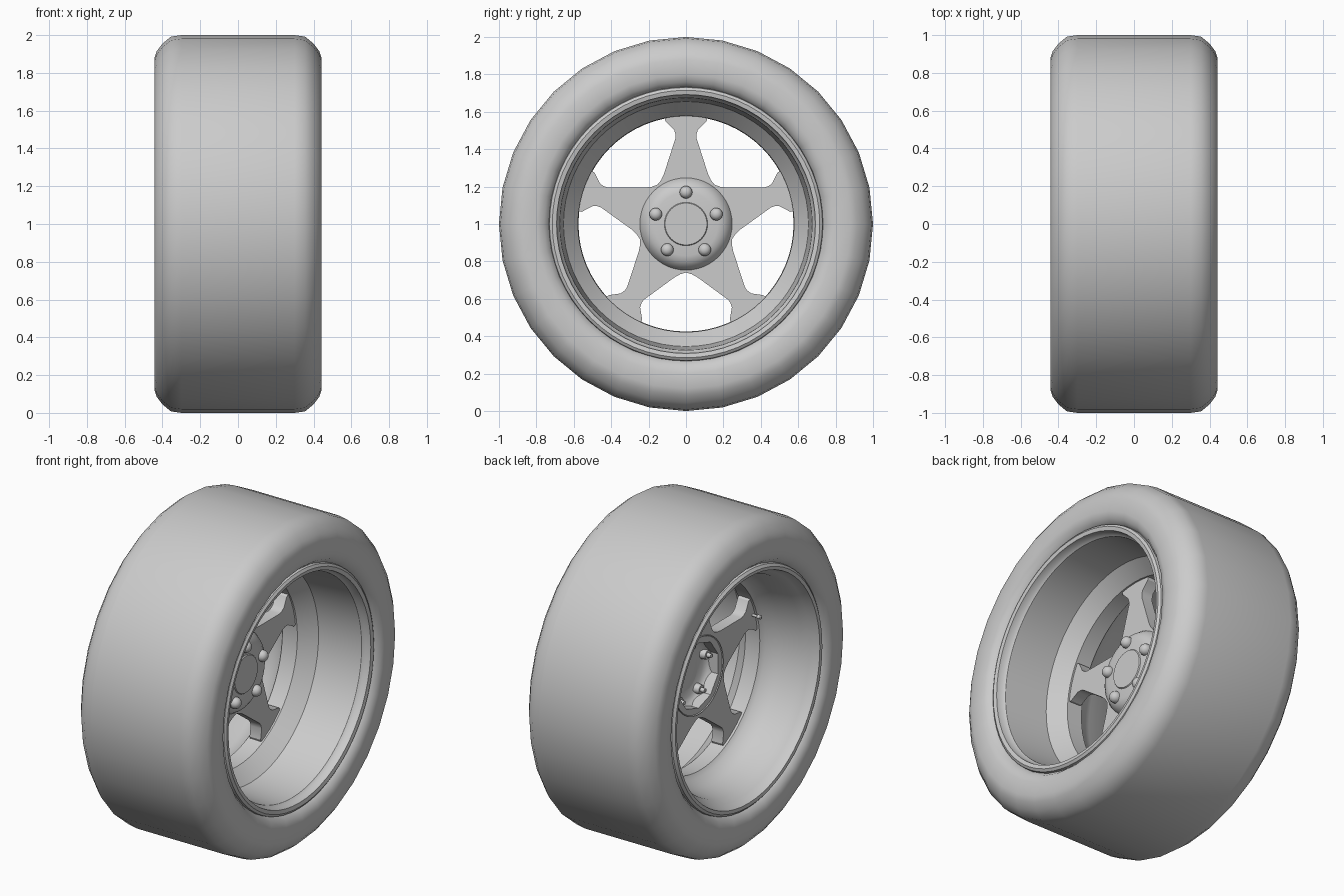
import bpy, bmesh
from math import sin, cos, pi, radians
from mathutils import Matrix

if "Cube" in bpy.data.objects:
    bpy.data.objects.remove(bpy.data.objects["Cube"])

CENTRE = Matrix.Translation((0, 0, 1))


def finish(bm, name, angle=35, matrix=CENTRE):
    bmesh.ops.recalc_face_normals(bm, faces=bm.faces[:])
    bm.transform(matrix)
    me = bpy.data.meshes.new(name)
    bm.to_mesh(me)
    bm.free()
    ob = bpy.data.objects.new(name, me)
    bpy.context.collection.objects.link(ob)
    bpy.ops.object.select_all(action='DESELECT')
    ob.select_set(True)
    bpy.context.view_layer.objects.active = ob
    bpy.ops.object.shade_smooth_by_angle(angle=radians(angle))
    return ob


def lathe(name, profile, segs, closed=True, angle=35, matrix=CENTRE):
    """Revolve (x, radius) points about the x axis; open profiles get end caps."""
    bm = bmesh.new()
    rings = [[bm.verts.new((x, r * sin(2 * pi * i / segs), r * cos(2 * pi * i / segs)))
              for i in range(segs)] for x, r in profile]
    pairs = list(zip(rings, rings[1:]))
    if closed:
        pairs.append((rings[-1], rings[0]))
    else:
        bm.faces.new(rings[0])
        bm.faces.new(rings[-1])
    for a, b in pairs:
        for i in range(segs):
            j = (i + 1) % segs
            bm.faces.new((a[i], a[j], b[j], b[i]))
    return finish(bm, name, angle, matrix)


def around(k, y=0.0, r=0.0):
    """Place a part at radius r on spoke k."""
    return CENTRE @ Matrix.Rotation(k * 2 * pi / 5, 4, 'X') @ Matrix.Translation((0, y, r))


# Tyre: symmetric rounded section
half = [(0.0, 1.0), (0.30, 1.0), (0.355, 0.992), (0.40, 0.955), (0.43, 0.915),
        (0.442, 0.88), (0.442, 0.80), (0.43, 0.76), (0.40, 0.735), (0.36, 0.715)]
tyre = half + [(-x, r) for x, r in reversed(half[1:])]
lathe("tyre", tyre, 32, angle=60)

# Rim: deep front barrel, conical step, inner ring, shallower rear bowl
rim = [(0.385, 0.735), (0.415, 0.73), (0.425, 0.715), (0.42, 0.692), (0.385, 0.688),
       (0.37, 0.675), (0.09, 0.655), (0.0, 0.578), (-0.10, 0.575), (-0.12, 0.60),
       (-0.20, 0.63), (-0.33, 0.65), (-0.37, 0.675), (-0.40, 0.688), (-0.425, 0.695),
       (-0.428, 0.715), (-0.415, 0.73), (-0.385, 0.735), (-0.36, 0.70),
       (-0.20, 0.66), (0.10, 0.675), (0.36, 0.70)]
lathe("rim", rim, 64)

# Spokes: flared ends, joined at the hub
side = [(0.162, 0.118), (0.21, 0.153), (0.235, 0.133), (0.27, 0.117), (0.46, 0.056),
        (0.48, 0.056), (0.505, 0.064), (0.55, 0.11), (0.575, 0.115)]
outline = [(w, r) for r, w in side] + [(0, 0.59)] + [(-w, r) for r, w in reversed(side)]
outline.append((0, 0.20))
for k in range(5):
    bm = bmesh.new()
    face = bm.faces.new([bm.verts.new((-0.085, y, z)) for y, z in outline])
    ext = bmesh.ops.extrude_face_region(bm, geom=[face])
    bmesh.ops.translate(bm, vec=(0.075, 0, 0),
                        verts=[v for v in ext["geom"] if isinstance(v, bmesh.types.BMVert)])
    finish(bm, f"spoke_{k + 1}", 30, around(k))

# Hub: domed shell, hollow at the rear
hub = [(-0.09, 0.235), (-0.02, 0.25), (-0.005, 0.245), (0.025, 0.225), (0.043, 0.20),
       (0.05, 0.17), (0.05, 0.06), (0.0, 0.06), (0.0, 0.16), (-0.02, 0.19), (-0.07, 0.215)]
lathe("hub", hub, 48, angle=40)
lathe("centre_cap", [(-0.005, 0.06), (0.0, 0.114), (0.05, 0.116), (0.056, 0.112), (0.056, 0.02)],
      40, closed=False)

# Wheel nuts: rounded heads at the front, stud ends at the rear
nut = [(-0.06, 0.012), (-0.035, 0.014), (-0.035, 0.026), (-0.01, 0.03), (0.04, 0.034),
       (0.06, 0.034), (0.074, 0.028), (0.083, 0.017), (0.086, 0.005)]
for k in range(5):
    lathe(f"wheel_nut_{k + 1}", nut, 16, closed=False, matrix=around(k, r=0.17))

# Valve stem behind one spoke
valve = [(-0.06, 0.008), (-0.115, 0.008), (-0.12, 0.012), (-0.14, 0.012), (-0.145, 0.006)]
lathe("valve_stem", valve, 12, closed=False, matrix=around(1, r=0.555))
